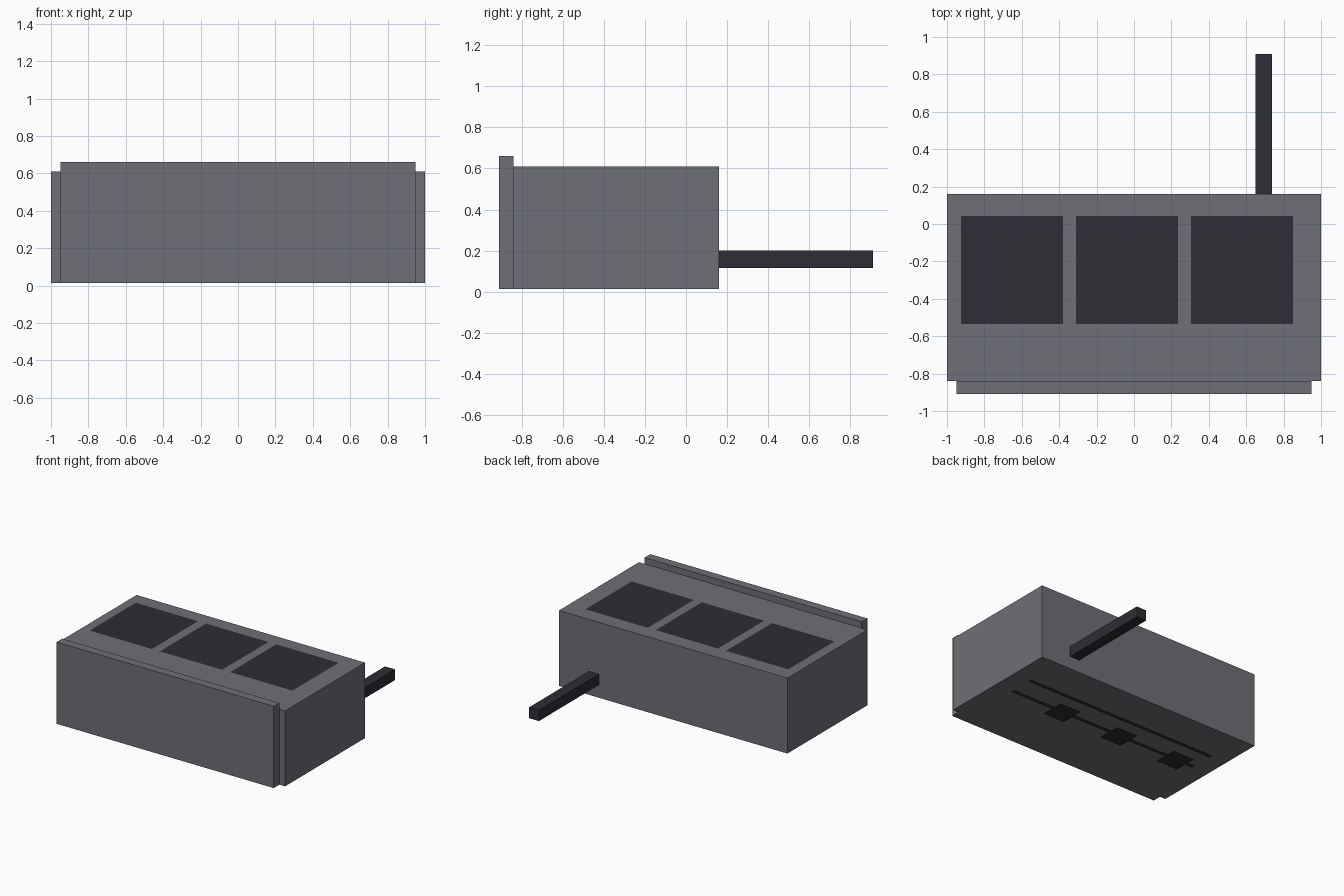
import bpy, bmesh

if "Cube" in bpy.data.objects:
    bpy.data.objects.remove(bpy.data.objects["Cube"])


def material(name, rgb):
    m = bpy.data.materials.new(name)
    m.diffuse_color = (*rgb, 1)
    m.use_nodes = True
    m.node_tree.nodes["Principled BSDF"].inputs["Base Color"].default_value = m.diffuse_color
    return m


GREY = material("steel grey", (0.155, 0.16, 0.182))
DARK = material("dark charcoal", (0.027, 0.026, 0.036))


def finish(name, bm, mat):
    me = bpy.data.meshes.new(name)
    bm.to_mesh(me)
    bm.free()
    me.materials.append(mat)
    ob = bpy.data.objects.new(name, me)
    bpy.context.collection.objects.link(ob)
    return ob


def box(name, x, y, z, mat):
    """Box from (min, max) ranges."""
    bm = bmesh.new()
    bmesh.ops.create_cube(bm, size=1)
    for v in bm.verts:
        for i, (lo, hi) in enumerate((x, y, z)):
            v.co[i] = lo if v.co[i] < 0 else hi
    return finish(name, bm, mat)


def plate(name, cx, cy, w, d, z, mat, down=False):
    """Flat sheet facing up, or down for the underside."""
    bm = bmesh.new()
    vs = [bm.verts.new((cx + sx * w / 2, cy + sy * d / 2, z))
          for sx, sy in ((-1, -1), (1, -1), (1, 1), (-1, 1))]
    bm.faces.new(vs[::-1] if down else vs)
    return finish(name, bm, mat)


# Main housing and raised front panel
box("body", (-1, 1), (-0.84, 0.16), (0.013, 0.61), GREY)
box("front_panel", (-0.95, 0.95), (-0.91, -0.84), (0.013, 0.66), GREY)

# Rear bar
box("rear_bar", (0.65, 0.737), (0.16, 0.91), (0.115, 0.2), DARK)

# Three dark panels on top
for i in range(3):
    plate(f"top_panel_{i + 1}", -0.652 + 0.615 * i, -0.246, 0.545, 0.576, 0.614, DARK)

# Two rails and three pads underneath
for i, y in enumerate((-0.152, -0.345)):
    plate(f"under_rail_{i + 1}", 0, y, 1.71, 0.036, 0.008, DARK, down=True)
for i in range(3):
    plate(f"under_pad_{i + 1}", -0.68 + 0.533 * i, -0.347, 0.19, 0.19, 0.0, DARK, down=True)
